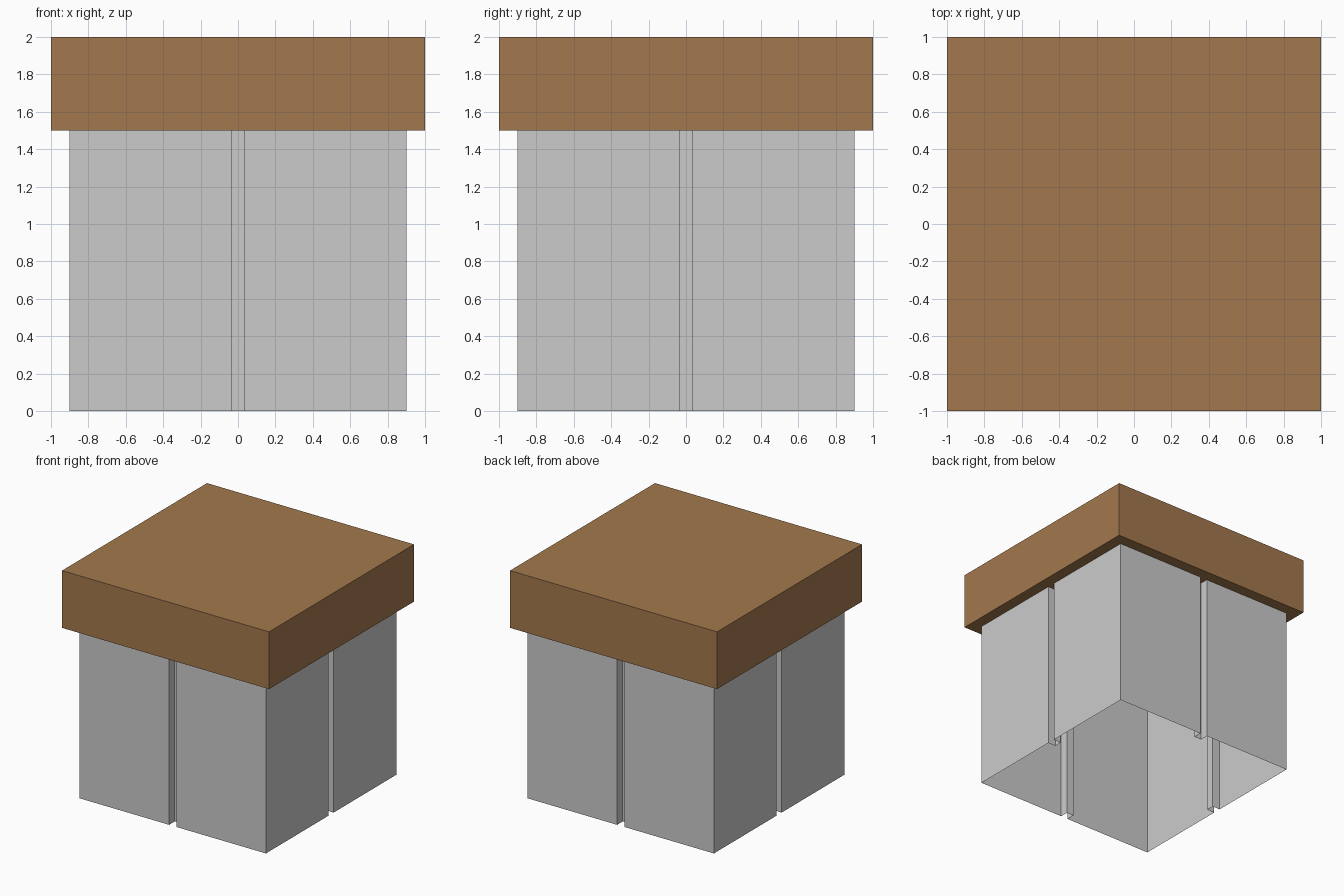
import bpy, bmesh
from mathutils import Matrix
from math import pi

if "Cube" in bpy.data.objects:
    bpy.data.objects.remove(bpy.data.objects["Cube"])

HALF, GROOVE, DEPTH, WALL_H, TOP = 0.9, 0.035, 0.075, 1.5, 2.0


def make_object(name, bm):
    mesh = bpy.data.meshes.new(name)
    bm.normal_update()
    bm.to_mesh(mesh)
    bm.free()
    obj = bpy.data.objects.new(name, mesh)
    bpy.context.collection.objects.link(obj)
    return obj


# Open thin-walled base: one grooved side profile, turned four times and raised
side = [(-HALF, -HALF), (-GROOVE, -HALF), (-GROOVE, -HALF + DEPTH),
        (GROOVE, -HALF + DEPTH), (GROOVE, -HALF)]
bm = bmesh.new()
ring = []
for i in range(4):
    turn = Matrix.Rotation(i * pi / 2, 4, 'Z')
    for x, y in side:
        v = bm.verts.new((x, y, 0))
        v.co = turn @ v.co
        ring.append(v)
upper = [bm.verts.new((v.co.x, v.co.y, WALL_H)) for v in ring]
n = len(ring)
for i in range(n):
    j = (i + 1) % n
    bm.faces.new((ring[i], ring[j], upper[j], upper[i]))
make_object("grooved_base", bm)

# Solid overhanging lid
bm = bmesh.new()
bmesh.ops.create_cube(bm, size=1, matrix=Matrix.Translation((0, 0, (WALL_H + TOP) / 2))
                      @ Matrix.Diagonal((2, 2, TOP - WALL_H, 1)))
lid = make_object("lid", bm)
brown = bpy.data.materials.new("brown")
brown.diffuse_color = (0.37, 0.19, 0.075, 1)
brown.use_nodes = True
brown.node_tree.nodes["Principled BSDF"].inputs["Base Color"].default_value = brown.diffuse_color
lid.data.materials.append(brown)
